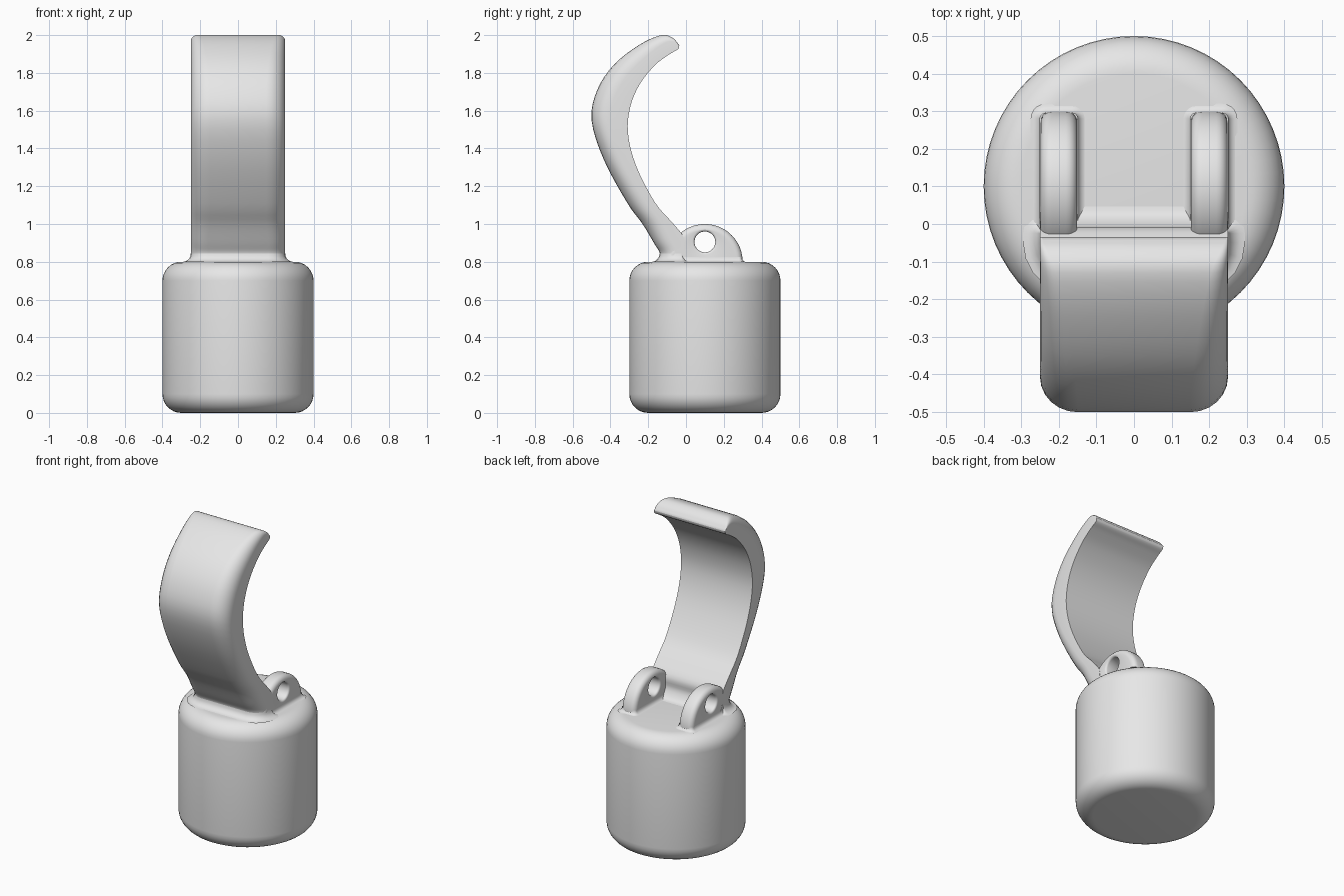
import bpy, bmesh, math
from mathutils import Vector

cube = bpy.data.objects.get("Cube")
if cube:
    bpy.data.objects.remove(cube)

grey = bpy.data.materials.new("plain grey")
grey.use_nodes = True
grey.diffuse_color = (0.8, 0.8, 0.8, 1)
grey.node_tree.nodes["Principled BSDF"].inputs["Base Color"].default_value = (0.8, 0.8, 0.8, 1)


def loft(name, rings, caps=True, loop=False, angle=40):
    """Skin a list of closed rings that have equal point counts."""
    bm = bmesh.new()
    rows = [[bm.verts.new(p) for p in ring] for ring in rings]
    pairs = list(zip(rows, rows[1:]))
    if loop:
        pairs.append((rows[-1], rows[0]))
    n = len(rows[0])
    for a, b in pairs:
        for i in range(n):
            j = (i + 1) % n
            bm.faces.new((a[i], a[j], b[j], b[i]))
    if caps and not loop:
        bm.faces.new(rows[0][::-1])
        bm.faces.new(rows[-1])
    bmesh.ops.recalc_face_normals(bm, faces=bm.faces)
    mesh = bpy.data.meshes.new(name)
    bm.to_mesh(mesh)
    bm.free()
    mesh.materials.append(grey)
    obj = bpy.data.objects.new(name, mesh)
    bpy.context.collection.objects.link(obj)
    bpy.ops.object.select_all(action='DESELECT')
    obj.select_set(True)
    bpy.context.view_layer.objects.active = obj
    bpy.ops.object.shade_smooth_by_angle(angle=math.radians(angle))
    return obj


def arc(start, end, steps):
    return [math.radians(start + (end - start) * i / steps) for i in range(steps + 1)]


def smooth_path(pts, steps=4):
    """Catmull-Rom curve through the points."""
    v = [Vector(p) for p in pts]
    v = [2 * v[0] - v[1]] + v + [2 * v[-1] - v[-2]]
    out = []
    for a, b, c, d in zip(v, v[1:], v[2:], v[3:]):
        for i in range(steps):
            t = i / steps
            out.append(0.5 * (2 * b + (c - a) * t + (2 * a - 5 * b + 4 * c - d) * t * t
                              + (3 * b - a - 3 * c + d) * t ** 3))
    return out + [v[-2]]


# Round body with softened rims
BODY_Y, R, SOFT = 0.1, 0.4, 0.1
profile = [(R - SOFT + SOFT * math.cos(a), SOFT + SOFT * math.sin(a)) for a in arc(-90, 0, 8)]
profile += [(r, 0.8 - z) for r, z in reversed(profile)]
loft("round_body", [[(r * math.cos(a), BODY_Y + r * math.sin(a), z)
                     for a in arc(0, 360, 64)[:-1]] for r, z in profile])

# Curved hook: each station is outer y, outer z, inner y, inner z, corner radius
stations = smooth_path([
    (-.14, .79, .06, .797, .09), (-.14, .82, .02, .81, .09), (-.14, .85, -.01, .86, .09),
    (-.17, .9, -.012, .93, .09), (-.23, 1.0, -.075, 1.01, .1), (-.31, 1.11, -.165, 1.115, .1),
    (-.435, 1.34, -.265, 1.31, .1), (-.5, 1.55, -.307, 1.48, .1), (-.47, 1.71, -.295, 1.62, .1),
    (-.38, 1.845, -.245, 1.74, .09), (-.245, 1.95, -.165, 1.84, .07),
    (-.13, 2.0, -.09, 1.897, .045), (-.07, 1.985, -.05, 1.92, .02), (-.035, 1.945, -.038, 1.93, .004)])
HALF = 0.25
rings = []
for oy, oz, iy, iz, r in stations:
    outer, inner = Vector((0, oy, oz)), Vector((0, iy, iz))
    depth = (outer - inner).length
    out = (outer - inner) / depth
    r = min(r, depth * 0.8)
    side = [(HALF - r + r * math.cos(a), depth - r + r * math.sin(a)) for a in arc(0, 90, 6)]
    section = [(HALF, 0)] + side
    section += [(-x, d) for x, d in reversed(section)]
    rings.append([inner + out * d + Vector((x, 0, 0)) for x, d in section])
loft("curved_hook", rings, angle=50)

# Pair of rounded lugs, each pierced by a pin hole
PIN_Z, LUG, HOLE = 0.905, 0.2, 0.055
for label, sx in (("left", 1), ("right", -1)):
    rim, bore, h = 0.03, 0.012, 0.049
    loops = [(0.8, LUG - rim + rim * math.cos(a), h - rim + rim * math.sin(a)) for a in arc(0, 90, 5)]
    loops += [(PIN_Z, HOLE + bore - bore * math.sin(a), h - bore + bore * math.cos(a))
              for a in arc(0, 90, 3)]
    loops += [(z, r, -x) for z, r, x in reversed(loops)]
    loft(label + "_lug", [[(sx * 0.2 + x, BODY_Y + r * math.cos(a), z + r * math.sin(a))
                           for a in arc(0, 360, 48)[:-1]] for z, r, x in loops], loop=True)


def skirt(name, x0, x1, y0, y1, front, back, size):
    """Concave fillet around a footprint with rounded corners."""
    layers = []
    for a in arc(0, 90, 5):
        d, z = size * (1 - math.sin(a)), 0.799 + size * (1 - math.cos(a))
        ring = []
        for cx, cy, r, start in ((x1, y1, back, 0), (x0, y1, back, 90),
                                 (x0, y0, front, 180), (x1, y0, front, 270)):
            ux, uy = (1 if cx == x1 else -1), (1 if cy == y1 else -1)
            for t in arc(start, start + 90, 5):
                ring.append((cx - ux * r + (r + d) * math.cos(t),
                             cy - uy * r + (r + d) * math.sin(t), z))
        layers.append(ring)
    loft(name, layers, caps=False)


# Fillets where the hook and lugs meet the body
skirt("hook_fillet", -0.25, 0.25, -0.14, -0.02, 0.09, 0.005, 0.045)
for label, sx in (("left", 1), ("right", -1)):
    skirt(label + "_lug_fillet", sx * 0.2 - 0.05, sx * 0.2 + 0.05, -0.05, 0.295, 0.005, 0.015, 0.025)
